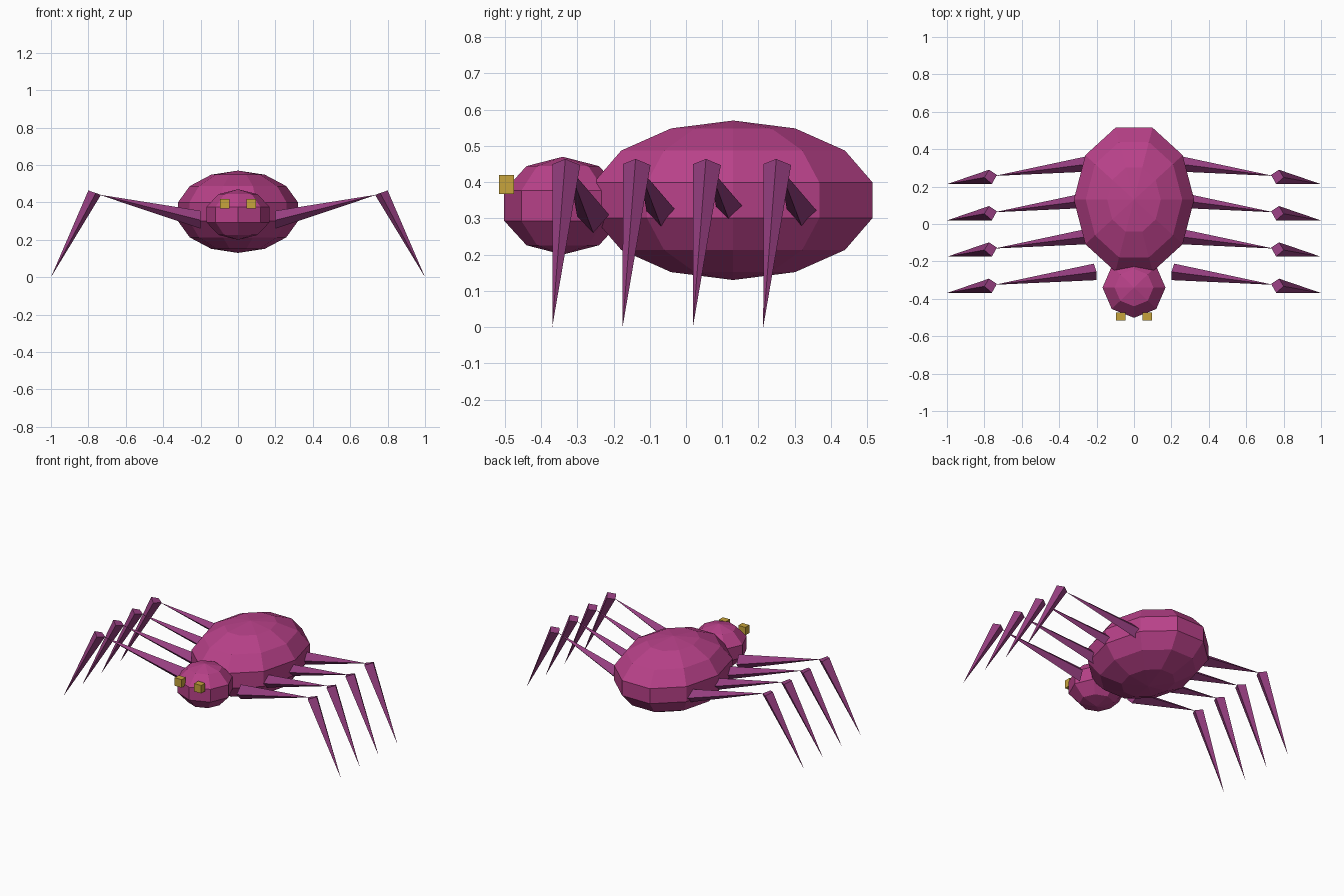
import bpy, bmesh
from math import radians
from mathutils import Matrix, Vector

cube = bpy.data.objects.get("Cube")
if cube:
    bpy.data.objects.remove(cube, do_unlink=True)


def material(name, rgb):
    m = bpy.data.materials.new(name)
    m.use_nodes = True
    m.diffuse_color = (*rgb, 1)
    m.node_tree.nodes["Principled BSDF"].inputs["Base Color"].default_value = (*rgb, 1)
    return m


MAGENTA = material("magenta", (0.48, 0.053, 0.25))
PURPLE = material("purple", (0.31, 0.05, 0.22))
GOLD = material("gold", (0.57, 0.37, 0.045))


def finish(name, bm, mat):
    bmesh.ops.recalc_face_normals(bm, faces=bm.faces)
    me = bpy.data.meshes.new(name)
    bm.to_mesh(me)
    bm.free()
    me.materials.append(mat)
    ob = bpy.data.objects.new(name, me)
    bpy.context.collection.objects.link(ob)
    return ob


def ellipsoid(name, centre, radii, segments, rings):
    bm = bmesh.new()
    bmesh.ops.create_uvsphere(bm, u_segments=segments, v_segments=rings, radius=1)
    # a vertex on the x axis gives the widest sides
    bm.transform(Matrix.Translation(centre) @ Matrix.Diagonal((*radii, 1))
                 @ Matrix.Rotation(radians(90), 4, 'Z'))
    return finish(name, bm, MAGENTA)


def spike(name, base, tip, side, dy):
    """Four-sided spike from a base quad to a point, on either side."""
    bm = bmesh.new()
    place = lambda p: bm.verts.new((p[0] * side, p[1] + dy, p[2]))
    ring = [place(p) for p in base]
    end = place(tip)
    bm.faces.new(ring)
    for a, b in zip(ring, ring[1:] + ring[:1]):
        bm.faces.new((a, b, end))
    return finish(name, bm, PURPLE)


# Body and head
ellipsoid("abdomen", (0, 0.13, 0.35), (0.33, 0.415, 0.22), 10, 7)
ellipsoid("head", (0, -0.34, 0.335), (0.177, 0.17, 0.135), 8, 5)

# Legs: front pair, repeated towards the back
UPPER = [(0.215, -0.212, 0.31), (0.2, -0.256, 0.355), (0.2, -0.3, 0.305), (0.2, -0.256, 0.26)]
LOWER = [(0.76, -0.368, 0.45), (0.733, -0.32, 0.44), (0.775, -0.292, 0.447), (0.8, -0.333, 0.464)]
for side, label in ((1, "left"), (-1, "right")):
    for i in range(4):
        dy = i * 0.194
        spike(f"{label}_upper_leg_{i + 1}", UPPER, (0.745, -0.325, 0.442), side, dy)
        spike(f"{label}_lower_leg_{i + 1}", LOWER, (1, -0.369, 0), side, dy)

    # Eye
    bm = bmesh.new()
    bmesh.ops.create_cube(bm, size=1)
    bm.transform(Matrix.Translation((0.07 * side, -0.495, 0.393))
                 @ Matrix.Diagonal((0.05, 0.041, 0.052, 1)))
    finish(f"{label}_eye", bm, GOLD)
